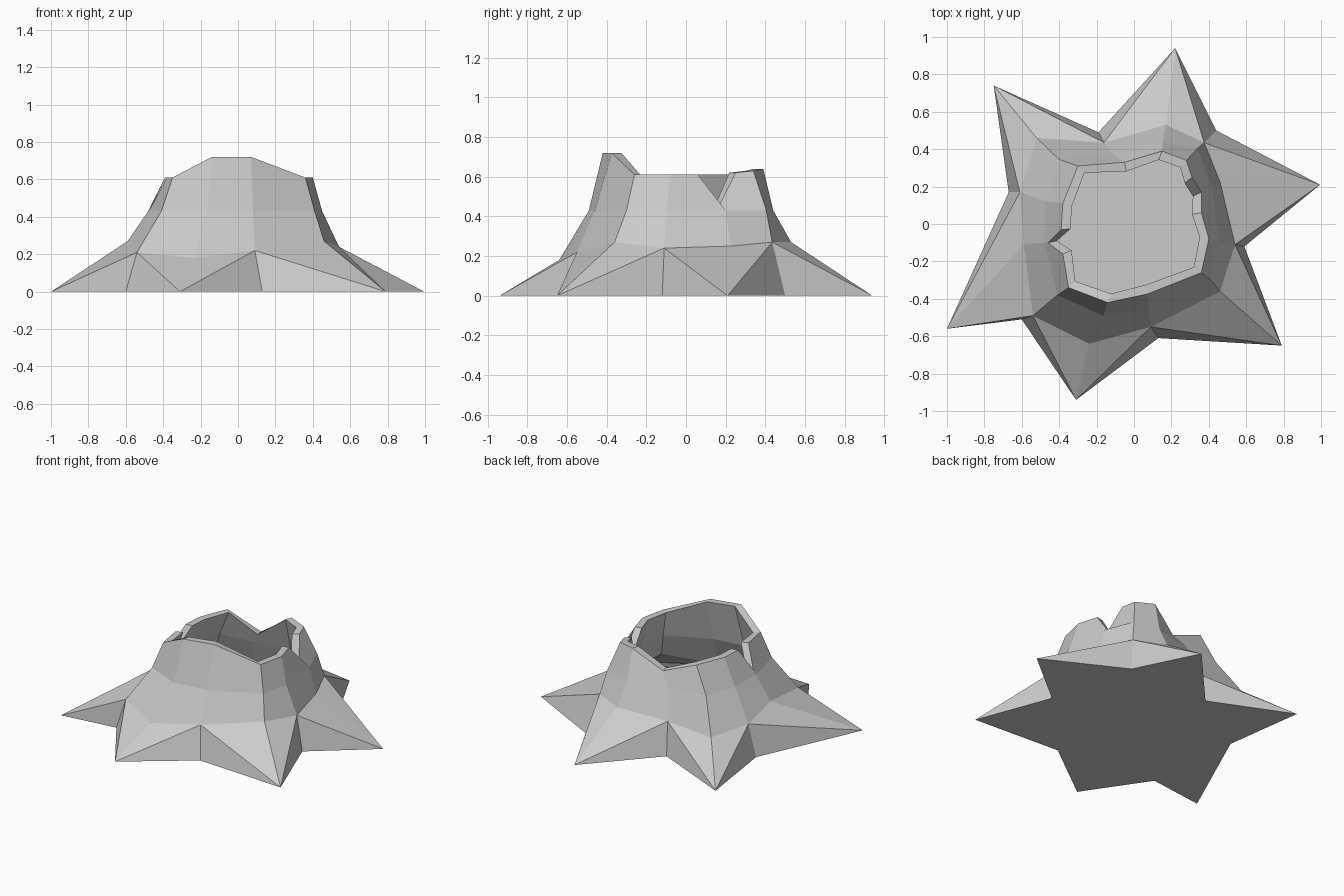
import bpy
from mathutils import Vector

if "Cube" in bpy.data.objects:
    bpy.data.objects.remove(bpy.data.objects["Cube"])

# Rings run counter-clockwise, alternating root ridge and valley
ground = [(.995, .21), (.44, .50), (.22, .94), (-.19, .49), (-.75, .74), (-.67, .17),
          (-1, -.56), (-.60, -.51), (-.31, -.94), (.13, -.61), (.79, -.65), (.59, -.12)]
flare = [(.46, .225, .25), (.375, .435, .27), (.17, .53, .27), (-.16, .435, .22),
         (-.52, .46, .21), (-.61, .17, .22), (-.59, -.11, .27), (-.54, -.49, .21),
         (-.24, -.64, .18), (.09, -.55, .22), (.46, -.36, .27), (.54, -.11, .24)]
waist = [(.42, .20), (.34, .405), (.155, .44), (-.12, .38), (-.40, .345), (-.47, .12),
         (-.48, -.10), (-.41, -.38), (-.165, -.49), (.08, -.46), (.41, -.30), (.45, -.10)]
rim = [(.36, .17, .46), (.28, .34, .63), (.15, .39, .64), (-.05, .33, .51),
       (-.30, .31, .61), (-.38, .11, .61), (-.46, -.10, .46), (-.35, -.34, .61),
       (-.14, -.42, .72), (.07, -.375, .72), (.36, -.26, .61), (.40, -.08, .61)]
# Rim points before and after each of the two broken notches
notches = {0: [(.36, .06, .61), (.31, .25, .62)],
           6: [(-.39, -.03, .61), (-.38, -.16, .61)]}
N = 12
WALL = .05


def inset(p, amount=WALL, dz=0):
    """Move a point horizontally inward, and optionally up or down."""
    v = Vector((p[0], p[1]))
    v *= (v.length - amount) / v.length
    return (v.x, v.y, p[2] + dz)


verts, faces = [], []


def add(points):
    start = len(verts)
    verts.extend(points)
    return list(range(start, len(verts)))


ground = [(x, y, 0) for x, y in ground]
waist = [(x, y, .43) for x, y in waist]
# Full rim loop, including the notch shoulders
rim_loop = []
for i, p in enumerate(rim):
    if i in notches:
        rim_loop += [notches[i][0], p, notches[i][1]]
    else:
        rim_loop.append(p)
rim_index = [rim_loop.index(p) for p in rim]
M = len(rim_loop)


def shell(base, low, mid, top, flip):
    """Root band, trunk band, uneven top band and star-shaped bottom."""
    new = [base[::-1]]
    for i in range(N):
        j = (i + 1) % N
        # Roots are folded from each tip to the neighbouring valley
        if i % 2 == 0:
            new += [[base[i], base[j], low[j]], [base[i], low[j], low[i]]]
        else:
            new += [[base[i], base[j], low[i]], [base[j], low[j], low[i]]]
        new.append([low[i], low[j], mid[j], mid[i]])
        crest = [rim_index[i]]
        while crest[-1] != rim_index[j]:
            crest.append((crest[-1] + 1) % M)
        new.append([mid[i], mid[j]] + [top[k] for k in reversed(crest)])
    faces.extend(f[::-1] if flip else f for f in new)


# Bark outside
outer = [add(ring) for ring in (ground, flare, waist, rim_loop)]
shell(*outer, False)

# Hollow inside, following the bark
inner = [add([inset(p, .15, .04) if i % 2 == 0 else inset(p, .05, .04)
              for i, p in enumerate(ground)]),
         add([inset(p, .04, -.025) for p in flare]),
         add([inset(p, .05, -.01) for p in waist]),
         add([inset(p) for p in rim_loop])]
shell(*inner, True)

# Flat top of the broken rim
r, ri = outer[3], inner[3]
for i in range(M):
    j = (i + 1) % M
    faces.append([r[i], r[j], ri[j], ri[i]])

mesh = bpy.data.meshes.new("tree_stump")
mesh.from_pydata(verts, [], faces)
mesh.update()
stump = bpy.data.objects.new("tree_stump", mesh)
bpy.context.collection.objects.link(stump)
